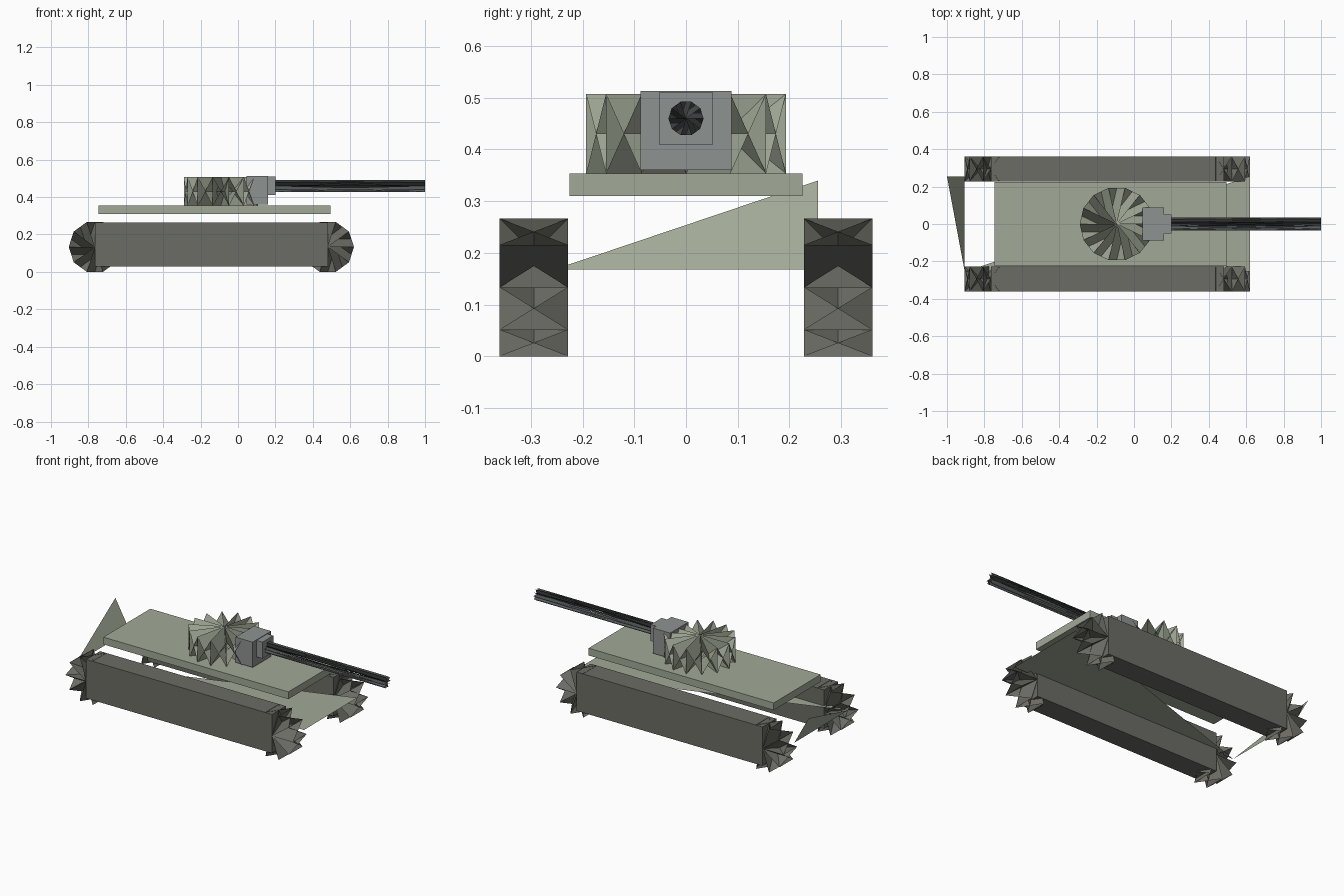
import bpy, bmesh, math
from mathutils import Vector

if "Cube" in bpy.data.objects:
    bpy.data.objects.remove(bpy.data.objects["Cube"])


def material(name, rgb):
    m = bpy.data.materials.new(name)
    m.diffuse_color = (*rgb, 1)
    m.use_nodes = True
    m.node_tree.nodes["Principled BSDF"].inputs["Base Color"].default_value = m.diffuse_color
    return m


GREEN = material("hull_green", (0.36, 0.40, 0.31))
TRACK = material("track_grey", (0.15, 0.15, 0.13))
GREY = material("mantlet_grey", (0.27, 0.29, 0.28))
DARK = material("barrel_dark", (0.09, 0.10, 0.10))


def finish(bm, name, mat):
    mesh = bpy.data.meshes.new(name)
    bm.to_mesh(mesh)
    bm.free()
    mesh.materials.append(mat)
    ob = bpy.data.objects.new(name, mesh)
    bpy.context.collection.objects.link(ob)
    return ob


def box(name, lo, hi, mat):
    bm = bmesh.new()
    bmesh.ops.create_cube(bm, size=1)
    lo, hi = Vector(lo), Vector(hi)
    for v in bm.verts:
        v.co = (lo + hi) / 2 + v.co * (hi - lo)
    return finish(bm, name, mat)


def sheet(name, polygons, mat):
    bm = bmesh.new()
    for poly in polygons:
        bm.faces.new([bm.verts.new(p) for p in poly])
    return finish(bm, name, mat)


def spiked_drum(name, start, end, u, w, radius, sides, mat):
    """Drum of folded fan blades that zigzag between its two rims."""
    bm = bmesh.new()
    start, end, u, w = map(Vector, (start, end, u, w))
    hubs = [bm.verts.new(start), bm.verts.new(end)]
    rims = []
    for hub in (start, end):
        rims.append([bm.verts.new(hub + radius * (u * math.cos(t) + w * math.sin(t)))
                     for t in (2 * math.pi * i / sides for i in range(sides))])
    for k in (0, 1):
        near, far = rims[k], rims[1 - k]
        for i in range(sides):
            j = (i + 1) % sides
            bm.faces.new((hubs[k], near[i], far[j]))   # slanted blade
            bm.faces.new((hubs[k], far[i], near[i]))   # radial blade
    return finish(bm, name, mat)


X, Y, Z = (1, 0, 0), (0, 1, 0), (0, 0, 1)

# Tracks with a spiked wheel at each end
for side, y0, y1 in (("right", -0.36, -0.228), ("left", 0.228, 0.36)):
    box(f"{side}_track", (-0.765, y0, 0.03), (0.48, y1, 0.265), TRACK)
    for place, x in (("rear", -0.765), ("front", 0.48)):
        spiked_drum(f"{side}_{place}_wheel", (x, y0, 0.1335), (x, y1, 0.1335),
                    X, Z, 0.14, 10, TRACK)

# Hull floor and sloped tail, each an open triangular sheet
sheet("hull_floor", [[(-0.905, -0.255, 0.168), (0.62, 0.255, 0.168),
                      (0.62, -0.255, 0.168)]], GREEN)
sheet("hull_tail", [[(-0.905, -0.255, 0.168), (-0.905, 0.255, 0.168),
                     (-1.0, 0.255, 0.34)]], GREEN)

# Deck plate
box("deck", (-0.745, -0.225, 0.31), (0.495, 0.225, 0.354), GREEN)

# Turret, mantlet and gun
spiked_drum("turret", (-0.092, 0, 0.354), (-0.092, 0, 0.507), X, Y, 0.198, 14, GREEN)
box("mantlet", (0.045, -0.088, 0.36), (0.16, 0.088, 0.513), GREY)
box("gun_collar", (0.16, -0.052, 0.41), (0.20, 0.052, 0.51), GREY)
spiked_drum("gun_barrel", (0.20, 0, 0.46), (1.0, 0, 0.46), Y, Z, 0.034, 10, DARK)
